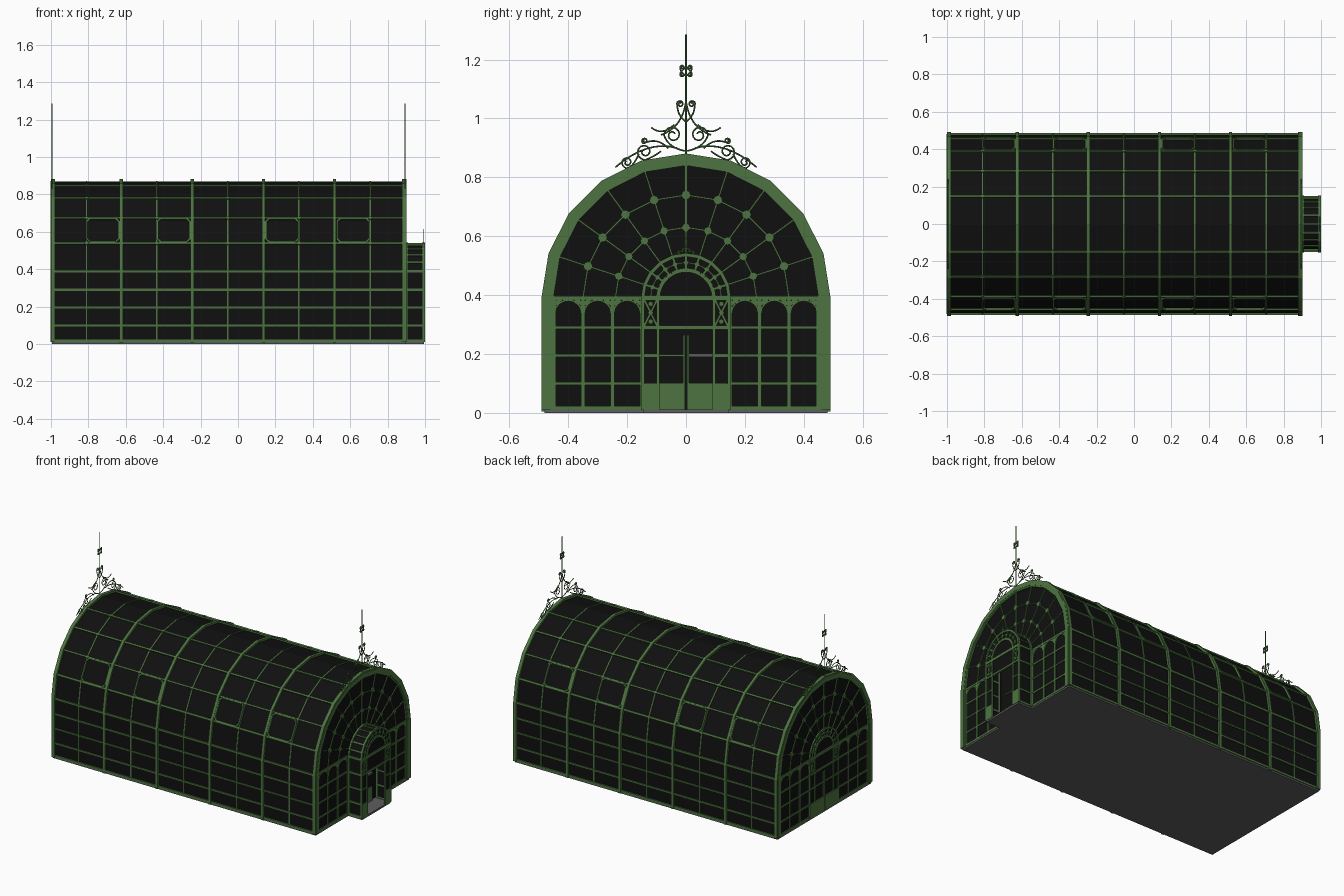
import bpy, bmesh
from math import sin, cos, pi, radians
from mathutils import Vector, Matrix

cube = bpy.data.objects.get("Cube")
if cube:
    bpy.data.objects.remove(cube, do_unlink=True)


def material(name, rgb):
    m = bpy.data.materials.new(name)
    m.use_nodes = True
    m.diffuse_color = (*rgb, 1)
    m.node_tree.nodes["Principled BSDF"].inputs["Base Color"].default_value = (*rgb, 1)
    return m


GREEN = material("painted iron green", (0.075, 0.175, 0.052))
GLASS = material("dark glass", (0.005, 0.005, 0.005))
GREY = material("floor grey", (0.11, 0.11, 0.11))
X, Y, Z = Vector((1, 0, 0)), Vector((0, 1, 0)), Vector((0, 0, 1))
SPRING, BASE = 0.39, 0.01       # arch springing height, foot height
BACK, FRONT, PORCH = -1.0, 0.9, 1.0
RAILS = [(0.017, 0.014), (0.1, 0.011), (0.195, 0.009), (0.29, 0.011), (SPRING, 0.013)]


def finish(name, bm, mat):
    bmesh.ops.recalc_face_normals(bm, faces=bm.faces)
    me = bpy.data.meshes.new(name)
    bm.to_mesh(me)
    bm.free()
    me.materials.append(mat)
    ob = bpy.data.objects.new(name, me)
    bpy.context.collection.objects.link(ob)
    return ob


def bar(bm, p, q, w, d, n):
    """Box from p to q, w wide and d deep along the normal n."""
    p, q = Vector(p), Vector(q)
    u = (q - p).normalized()
    s = u.cross(n).normalized()
    n = s.cross(u)
    m = Matrix((u * (q - p).length, s * w, n * d)).transposed().to_4x4()
    m.translation = (p + q) / 2
    bmesh.ops.create_cube(bm, size=1, matrix=m)


def box(bm, lo, hi):
    lo, hi = Vector(lo), Vector(hi)
    m = Matrix.Translation((lo + hi) / 2) @ Matrix.Diagonal((*(hi - lo), 1))
    bmesh.ops.create_cube(bm, size=1, matrix=m)


def polar(r, deg, x=0.0):
    return Vector((x, r * cos(radians(deg)), SPRING + r * sin(radians(deg))))


def outline(r, x, foot=BASE):
    return [Vector((x, r, foot))] + [polar(r, a, x) for a in range(0, 181, 18)] + [Vector((x, -r, foot))]


def arch(bm, x0, x1, r_out, r_in, foot=BASE):
    """Faceted arch with straight legs, extruded along x."""
    rings = [[bm.verts.new(p) for p in outline(r, x, foot)]
             for r, x in ((r_out, x0), (r_out, x1), (r_in, x1), (r_in, x0))]
    for a, b in zip(rings, rings[1:] + rings[:1]):
        for i in range(len(a) - 1):
            bm.faces.new((a[i], a[i + 1], b[i + 1], b[i]))
    for i in (0, -1):
        bm.faces.new([ring[i] for ring in rings])


def pane(bm, x, r, foot=BASE):
    """Flat arched sheet of glass."""
    face = bm.faces.new([bm.verts.new(p) for p in outline(r, x, foot)])
    ext = bmesh.ops.extrude_face_region(bm, geom=[face])
    bmesh.ops.translate(bm, vec=(-0.004, 0, 0), verts=[v for v in ext["geom"] if isinstance(v, bmesh.types.BMVert)])


def boss(bm, p, r, depth, axis):
    m = Matrix.Translation(p) @ Z.rotation_difference(axis).to_matrix().to_4x4()
    bmesh.ops.create_cone(bm, cap_ends=True, segments=8, radius1=r, radius2=r, depth=depth, matrix=m)


# Floor
bm = bmesh.new()
box(bm, (BACK + 0.005, -0.48, 0), (FRONT - 0.005, 0.48, 0.012))
box(bm, (FRONT - 0.01, -0.145, 0), (PORCH - 0.005, 0.145, 0.012))
finish("floor", bm, GREY)

# Vault, gable and porch glass
bm = bmesh.new()
arch(bm, BACK + 0.01, FRONT - 0.01, 0.478, 0.474)
pane(bm, BACK + 0.014, 0.476)
pane(bm, FRONT - 0.01, 0.476)
arch(bm, FRONT - 0.01, PORCH - 0.01, 0.143, 0.139)
pane(bm, PORCH - 0.008, 0.141, 0.29)
for s in (-1, 1):
    box(bm, (PORCH - 0.012, min(s * 0.09, s * 0.14), BASE), (PORCH - 0.008, max(s * 0.09, s * 0.14), 0.3))
finish("glass", bm, GLASS)

# Main ribs and slender intermediate ribs
RIBS = [-0.624, -0.244, 0.136, 0.516]
MIDS = [-0.81, -0.434, -0.054, 0.326, 0.706]
bm = bmesh.new()
for x in RIBS:
    arch(bm, x - 0.009, x + 0.009, 0.491, 0.468, 0.004)
finish("main_ribs", bm, GREEN)
bm = bmesh.new()
for x in MIDS:
    arch(bm, x - 0.004, x + 0.004, 0.482, 0.472)
    for a in range(18, 180, 18):
        if a != 90:
            boss(bm, polar(0.479, a, x), 0.01, 0.014, polar(1, a) - Vector((0, 0, SPRING)))
finish("slender_ribs", bm, GREEN)

# Wall rails and roof purlins
bm = bmesh.new()
for s in (-1, 1):
    for z, w in RAILS:
        bar(bm, (BACK + 0.01, s * 0.478, z), (FRONT - 0.01, s * 0.478, z), w, 0.016, Y)
    for a, w in ((18, 0.013), (36, 0.009), (54, 0.011), (72, 0.011)):
        p, q = polar(0.478, a, BACK + 0.01), polar(0.478, a, FRONT - 0.01)
        p.y, q.y = s * p.y, s * q.y
        bar(bm, p, q, w, 0.014, Vector((0, s * cos(radians(a)), sin(radians(a)))))
finish("rails_and_purlins", bm, GREEN)

# Opening roof lights with chamfered frame corners
bm = bmesh.new()
for x0, x1 in ((-0.808, -0.638), (-0.43, -0.258), (0.15, 0.322), (0.53, 0.702)):
    for a0, a1 in ((18, 36), (162, 144)):
        lo, hi = polar(0.484, a0), polar(0.484, a1)
        n = (lo + hi) / 2 - Vector((0, 0, SPRING))

        def at(x, t):
            return lo.lerp(hi, t) + X * x
        c = 0.016
        loop = [at(x0 + c, 0.04), at(x1 - c, 0.04), at(x1, 0.15), at(x1, 0.85),
                at(x1 - c, 0.96), at(x0 + c, 0.96), at(x0, 0.85), at(x0, 0.15)]
        for p, q in zip(loop, loop[1:] + loop[:1]):
            bar(bm, p, q, 0.009, 0.012, n)
finish("roof_lights", bm, GREEN)


def gable(name, x, s):
    """End wall ironwork; x is its outer plane and s its facing direction."""
    bm = bmesh.new()
    arch(bm, x, x - s * 0.022, 0.491, 0.45)
    arch(bm, x + s * 0.002, x - s * 0.004, 0.482, 0.46)
    xm = x - s * 0.009
    for z, w in RAILS:
        for side in (-1, 1):
            bar(bm, (xm, side * 0.15, z), (xm, side * 0.46, z), w, 0.012, X)
    for side in (-1, 1):
        for y, w in ((0.15, 0.012), (0.25, 0.013), (0.35, 0.013), (0.447, 0.01)):
            bar(bm, (xm, side * y, BASE), (xm, side * y, SPRING), w, 0.012, X)
        # arched heads of the wall panels
        for y in (0.2, 0.3, 0.4):
            pts = [(xm, side * y + 0.046 * cos(t * pi / 8), 0.34 + 0.043 * sin(t * pi / 8)) for t in range(9)]
            for p, q in zip(pts, pts[1:]):
                bar(bm, p, q, 0.007, 0.01, X)
            for e in (-1, 1):
                bar(bm, (xm, side * y + e * 0.048, 0.368), (xm, side * y + e * 0.022, 0.39), 0.012, 0.008, X)
    # fan light with bosses on two rings
    for a in range(18, 180, 18):
        bar(bm, polar(0.145, a, xm), polar(0.46, a, xm), 0.009 if a == 90 else 0.006, 0.01, X)
        for r, size in ((0.24, 0.014), (0.35, 0.016)):
            boss(bm, polar(r, a, xm), size, 0.014, X)
    for r in (0.24, 0.35):
        for a in range(0, 180, 18):
            bar(bm, polar(r, a, xm), polar(r, a + 18, xm), 0.006, 0.01, X)
    finish(name, bm, GREEN)


def portal(name, x):
    """Arched entrance surround centred on the plane x."""
    bm = bmesh.new()
    arch(bm, x - 0.007, x + 0.007, 0.153, 0.141)
    for r, w in ((0.095, 0.014), (0.12, 0.005)):
        for a in range(0, 180, 12):
            bar(bm, polar(r, a, x), polar(r, a + 12, x), w, 0.012, X)
    for a in range(0, 181, 18):
        bar(bm, polar(0.09, a, x), polar(0.145, a, x), 0.006, 0.01, X)
        boss(bm, polar(0.12, a, x), 0.009, 0.013, X)
    bar(bm, (x, -0.15, SPRING), (x, 0.15, SPRING), 0.018, 0.014, X)
    bar(bm, (x, -0.15, 0.29), (x, 0.15, 0.29), 0.012, 0.012, X)
    for s in (-1, 1):
        bar(bm, (x, s * 0.095, BASE), (x, s * 0.095, SPRING), 0.009, 0.012, X)
        bar(bm, (x, s * 0.12, 0.055), (x, s * 0.12, BASE + 0.09), 0.055, 0.01, X)
        bar(bm, (x, s * 0.12, BASE), (x, s * 0.12, 0.06), 0.055, 0.01, X)
        bar(bm, (x, s * 0.095, 0.195), (x, s * 0.15, 0.195), 0.009, 0.01, X)
        # lattice in the side panel heads
        for e in (-1, 1):
            bar(bm, (x, s * 0.12 - e * 0.022, 0.295), (x, s * 0.12 + e * 0.022, 0.385), 0.005, 0.008, X)
        for z in (0.31, 0.34, 0.37):
            boss(bm, (x, s * 0.12, z), 0.009, 0.012, X)
    finish(name, bm, GREEN)


def doors(name, x):
    bm = bmesh.new()
    for s in (-1, 1):
        box(bm, (x - 0.004, min(s * 0.003, s * 0.095), BASE), (x + 0.004, max(s * 0.003, s * 0.095), 0.102))
        bar(bm, (x, s * 0.007, BASE), (x, s * 0.007, 0.265), 0.006, 0.008, X)
        bar(bm, (x, s * 0.003, 0.195), (x, s * 0.095, 0.195), 0.007, 0.008, X)
    finish(name, bm, GREEN)


gable("back_gable", BACK, -1)
gable("front_gable", FRONT, 1)
portal("back_portal", BACK + 0.008)
portal("porch_portal", PORCH - 0.008)
doors("back_doors", BACK + 0.006)
doors("front_doors", FRONT - 0.004)

# Grey push bar on one door leaf
bm = bmesh.new()
bar(bm, (FRONT + 0.004, 0.008, 0.195), (FRONT + 0.004, 0.09, 0.195), 0.012, 0.008, X)
finish("push_bar", bm, GREY)

# Porch side rails and arch battens
bm = bmesh.new()
arch(bm, FRONT - 0.004, FRONT + 0.008, 0.152, 0.138)
for s in (-1, 1):
    for z, w in RAILS:
        bar(bm, (FRONT, s * 0.143, z), (PORCH - 0.01, s * 0.143, z), w, 0.012, Y)
for a in range(18, 180, 18):
    bar(bm, polar(0.143, a, FRONT), polar(0.143, a, PORCH - 0.01), 0.008, 0.012, polar(1, a) - Vector((0, 0, SPRING)))
finish("porch_rails", bm, GREEN)


def spiral(cy, cz, r, start, turn):
    return [(cy + r * (1 - 0.75 * t / 18) * cos(start + turn * t * 0.5),
             cz + r * (1 - 0.75 * t / 18) * sin(start + turn * t * 0.5)) for t in range(19)]


def sweep(a, b, c):
    return [tuple(a[k] * (1 - t) ** 2 + 2 * b[k] * t * (1 - t) + c[k] * t * t for k in (0, 1))
            for t in [i / 8 for i in range(9)]]


def cresting(name, x, z, scale, thick):
    """Scrolled iron cresting with a central spike."""
    half = [
        sweep((0, 0.18), (0.012, 0.09), (0.085, 0.065)),
        sweep((0.03, 0.02), (0.13, 0.05), (0.24, -0.045)),
        sweep((0, 0.01), (0.06, 0.02), (0.075, 0.065)) + spiral(0.045, 0.065, 0.03, 0, 1),
        sweep((0.085, 0.01), (0.11, -0.01), (0.14, -0.02)) + spiral(0.14, 0.008, 0.028, -pi / 2, 1),
        sweep((0.16, 0.0), (0.18, -0.045), (0.2, -0.047)) + spiral(0.2, -0.028, 0.02, -pi / 2, 1),
        sweep((0.04, 0.1), (0.08, 0.06), (0.118, 0.09)),
        sweep((0.06, 0.02), (0.1, 0.06), (0.145, 0.035)) + spiral(0.14, 0.045, 0.011, -pi / 2, 1),
        sweep((0, 0.11), (0.03, 0.13), (0.03, 0.17)) + spiral(0.02, 0.17, 0.012, 0, 1),
        sweep((0, 0.265), (0.02, 0.28), (0.02, 0.295)) + spiral(0.013, 0.295, 0.007, 0, 1),
        sweep((0, 0.295), (0.02, 0.28), (0.02, 0.27)) + spiral(0.013, 0.27, 0.007, 0, -1),
    ]
    cu = bpy.data.curves.new(name, "CURVE")
    cu.dimensions = "3D"
    cu.bevel_depth = thick
    cu.bevel_resolution = 0
    cu.use_fill_caps = True
    cu.materials.append(GREEN)
    paths = half + [[(-y, h) for y, h in p] for p in half] + [[(0, -0.01), (0, 0.406)]]
    for path in paths:
        sp = cu.splines.new("POLY")
        sp.points.add(len(path) - 1)
        for pt, (y, h) in zip(sp.points, path):
            pt.co = (x, y * scale, z + h * scale, 1)
    bpy.context.collection.objects.link(bpy.data.objects.new(name, cu))


cresting("back_cresting", BACK + 0.005, 0.879, 1, 0.0028)
cresting("front_cresting", FRONT - 0.008, 0.879, 1, 0.0028)
cresting("porch_cresting", PORCH - 0.008, 0.542, 0.18, 0.0014)
